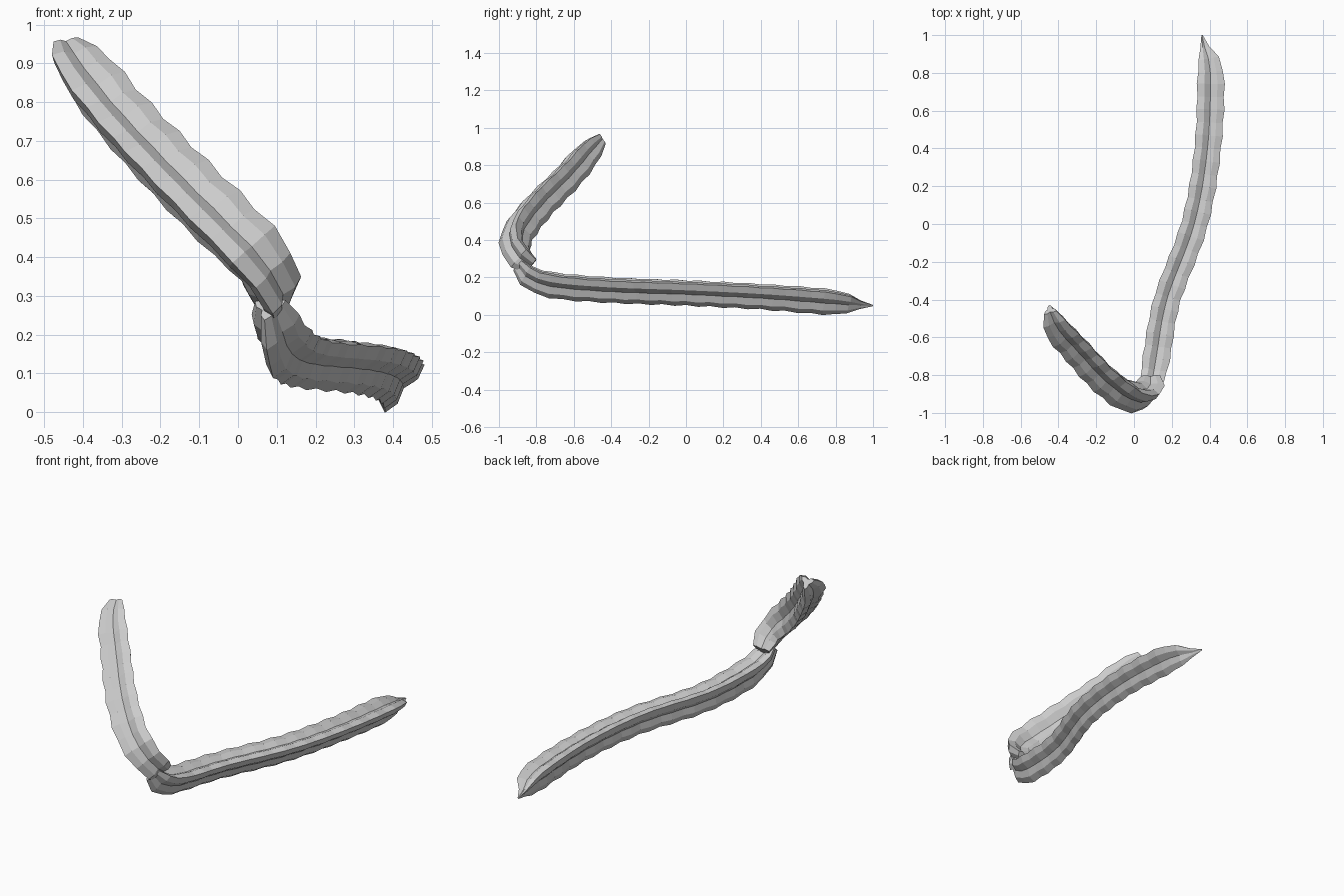
import bpy, bmesh, math
from mathutils import Vector

if "Cube" in bpy.data.objects:
    bpy.data.objects.remove(bpy.data.objects["Cube"], do_unlink=True)

GREY = (0.6, 0.6, 0.6, 1)
grey = bpy.data.materials.new("plain_grey")
grey.use_nodes = True
grey.diffuse_color = GREY
grey.node_tree.nodes["Principled BSDF"].inputs["Base Color"].default_value = GREY


def spline(pts, t):
    """Smooth curve through points, t from 0 to len(pts) - 1."""
    i = min(int(t), len(pts) - 2)
    f = t - i
    a, b, c, d = (pts[max(0, min(len(pts) - 1, i + k))] for k in (-1, 0, 1, 2))
    return (b * 2 + (c - a) * f + (a * 2 - b * 5 + c * 4 - d) * f * f
            + (b * 3 - a - c * 3 + d) * f ** 3) / 2


def resample(stations, count):
    """Evenly spaced stations, each a centre with a radius in w."""
    pts = [Vector(s) for s in stations]
    fine = [spline(pts, k * (len(pts) - 1) / 600) for k in range(601)]
    dist = [0]
    for a, b in zip(fine, fine[1:]):
        dist.append(dist[-1] + (b.xyz - a.xyz).length)
    out, k = [], 0
    for n in range(count):
        goal = dist[-1] * n / (count - 1)
        while k < 600 and dist[k] < goal - 1e-6:
            k += 1
        out.append(fine[k])
    return out


def lobed_section(angles):
    """Three wedge lobes with shoulders and a shallow groove between them."""
    pts = []
    for k, a in enumerate(angles):
        nxt = angles[(k + 1) % 3] + (360 if k == 2 else 0)
        for angle, r in ((a - 24, 0.72), (a, 1), (a + 24, 0.72), ((a + nxt) / 2, 0.4)):
            pts.append((r * math.cos(math.radians(angle)), r * math.sin(math.radians(angle))))
    return pts


def blade(name, stations, side, angles, count):
    """Lofted blade with scalloped lobe edges."""
    rings = resample(stations, count)
    section = lobed_section(angles)
    bm = bmesh.new()
    loops = []
    for n, s in enumerate(rings):
        d = (rings[min(n + 1, count - 1)].xyz - rings[max(n - 1, 0)].xyz).normalized()
        p = (side - d * side.dot(d)).normalized()
        q = p.cross(d)
        r = max(s.w, 0.004) * (1.05 if n % 2 else 0.96)
        loops.append([bm.verts.new(s.xyz + (p * u + q * v) * r) for u, v in section])
    m = len(section)
    for lo, hi in zip(loops, loops[1:]):
        for k in range(m):
            bm.faces.new((lo[k], lo[(k + 1) % m], hi[(k + 1) % m], hi[k]))
    bm.faces.new(loops[0])
    bm.faces.new(loops[-1])
    bmesh.ops.recalc_face_normals(bm, faces=bm.faces)
    mesh = bpy.data.meshes.new(name)
    bm.to_mesh(mesh)
    bm.free()
    mesh.materials.append(grey)
    bpy.context.collection.objects.link(bpy.data.objects.new(name, mesh))


# Long blade lying along y, ending in a point
blade("long_blade", [
    (0.08, -0.89, 0.27, 0.05), (0.095, -0.83, 0.21, 0.075), (0.115, -0.7, 0.17, 0.085),
    (0.17, -0.4, 0.145, 0.083), (0.315, 0, 0.13, 0.083), (0.385, 0.4, 0.11, 0.083),
    (0.40, 0.79, 0.08, 0.082), (0.375, 0.92, 0.06, 0.035), (0.36, 1.0, 0.05, 0.004),
], Vector((1, 0, 0)), (25, 140, 256), 30)

# Raised blade rising from the bend, with a blunt end
blade("raised_blade", [
    (0.09, -0.82, 0.27, 0.06), (0.085, -0.88, 0.32, 0.085), (0.04, -0.91, 0.39, 0.095),
    (-0.04, -0.89, 0.47, 0.1), (-0.17, -0.79, 0.6, 0.098), (-0.31, -0.64, 0.75, 0.093),
    (-0.405, -0.535, 0.87, 0.085), (-0.445, -0.455, 0.945, 0.042),
], Vector((0.77, 0, 0.63)), (0, 115, 235), 17)
